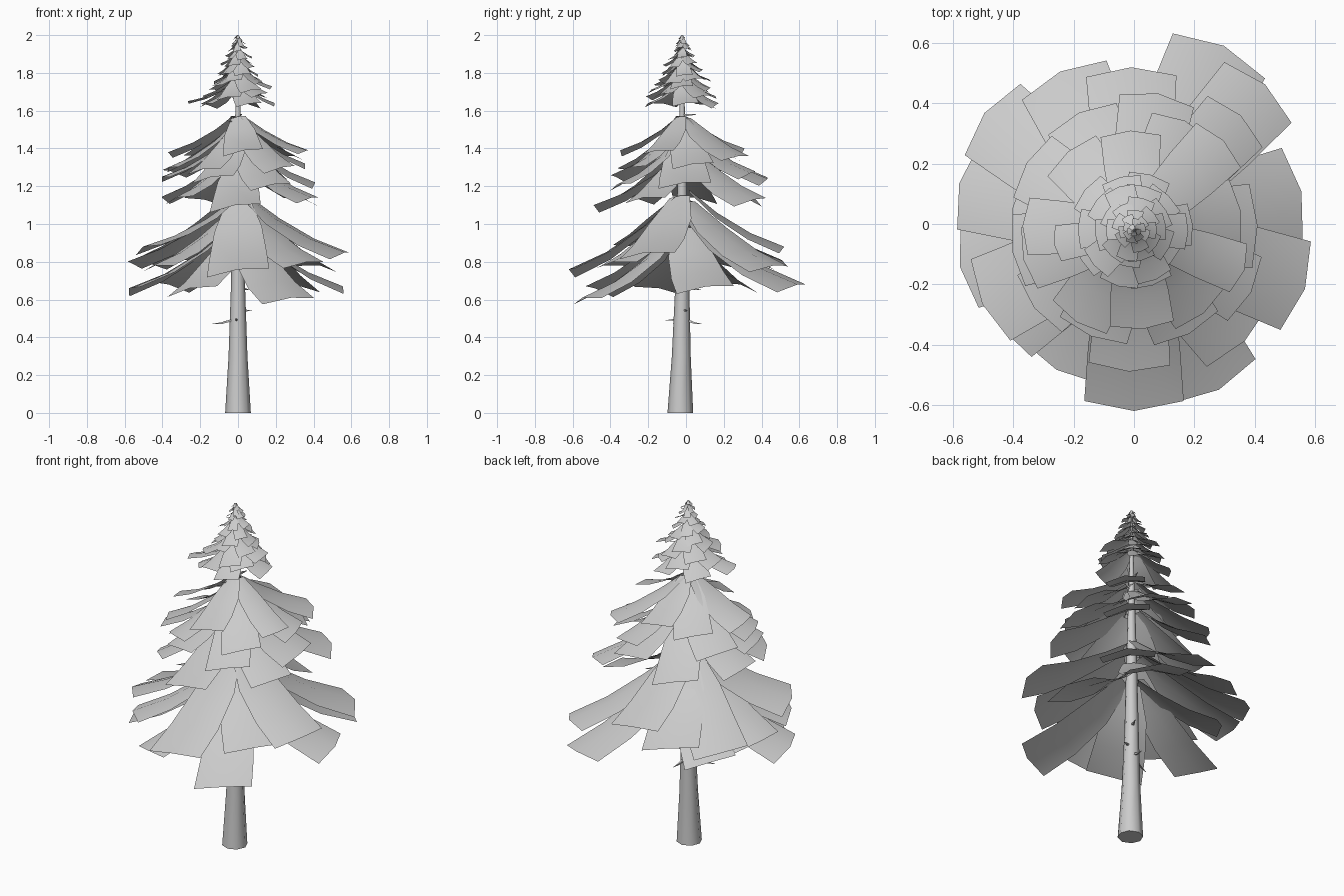
import bpy, bmesh, math, random
from mathutils import Vector

if "Cube" in bpy.data.objects:
    bpy.data.objects.remove(bpy.data.objects["Cube"])

random.seed(4)
AXIS_Y = -0.02


def finish(bm, name, angle=60):
    me = bpy.data.meshes.new(name)
    bm.to_mesh(me)
    bm.free()
    ob = bpy.data.objects.new(name, me)
    bpy.context.collection.objects.link(ob)
    bpy.ops.object.select_all(action='DESELECT')
    ob.select_set(True)
    bpy.context.view_layer.objects.active = ob
    bpy.ops.object.shade_smooth_by_angle(angle=math.radians(angle))
    return ob


def tube(bm, path, sides):
    """Sweep a tapered tube through (centre, radius) pairs."""
    rings = []
    axis = (path[-1][0] - path[0][0]).normalized()
    u = axis.orthogonal().normalized()
    v = axis.cross(u)
    for c, r in path:
        rings.append([bm.verts.new(c + r * (u * math.cos(t) + v * math.sin(t)))
                      for t in (2 * math.pi * i / sides for i in range(sides))])
    for a, b in zip(rings, rings[1:]):
        for i in range(sides):
            j = (i + 1) % sides
            bm.faces.new((a[i], a[j], b[j], b[i]))
    bm.faces.new(rings[0][::-1])
    bm.faces.new(rings[-1])


# share of reach, share of height, share of end width
PROFILE = [(0.07, 1.0, 0.36), (0.34, 0.60, 0.76), (0.67, 0.24, 0.92), (1.0, 0.0, 1.0)]


def bough(bm, az, reach, z_end, z_start, width):
    """Drooping flared needle card, ridged along its middle, all rolled the same way."""
    a = math.radians(az)
    out = Vector((math.cos(a), math.sin(a), 0))
    side = Vector((-math.sin(a), math.cos(a), 0))
    roll = random.uniform(0.10, 0.20)
    rows = []
    for fr, fz, fw in PROFILE:
        row = []
        for s in (-1, 0, 1):
            w = s * fw * width / 2
            r = fr * reach * (1 - 0.055 * abs(s))
            z = z_end + fz * (z_start - z_end) - abs(w) * 0.12 + w * roll
            p = out * r + side * w
            row.append(bm.verts.new((p.x, p.y + AXIS_Y, min(z, 2.0))))
        rows.append(row)
    for p, q in zip(rows, rows[1:]):
        for i in (0, 1):
            bm.faces.new((p[i], q[i], q[i + 1], p[i + 1]))


def tier(name, boughs):
    bm = bmesh.new()
    for b in boughs:
        bough(bm, *b)
    return finish(bm, name)


# Trunk
bm = bmesh.new()
tube(bm, [(Vector((0, AXIS_Y + dy, z)), r) for z, r, dy in
          [(0, .068, -.01), (.3, .050, -.005), (.65, .038, 0), (1.1, .028, 0),
           (1.6, .014, 0), (1.98, .003, 0)]], 8)
finish(bm, "trunk")

# Bare twigs on the trunk
bm = bmesh.new()
for az, z, length, rise in [(200, .50, .15, -.03), (20, .55, .08, -.01), (-100, .50, .09, -.01),
                            (80, .50, .11, -.03), (60, .68, .12, -.03),
                            (75, 1.575, .08, .005), (230, 1.56, .08, -.02)]:
    a = math.radians(az)
    d = Vector((math.cos(a), math.sin(a), 0))
    base = Vector((0, AXIS_Y, z))
    tube(bm, [(base, .010), (base + d * length * .6 + Vector((0, 0, rise * .8)), .006),
              (base + d * length + Vector((0, 0, rise)), .001)], 4)
finish(bm, "twigs")

# Lower tier: azimuth, reach, tip height, root height, width
tier("lower_boughs", [
    (64, .68, .68, 1.04, .34), (48, .65, .78, 1.12, .30), (13, .57, .67, .98, .31),
    (-19, .60, .85, 1.15, .31), (-62, .60, .61, .96, .31), (-90, .60, .76, 1.14, .33),
    (-119, .53, .66, .96, .30), (-154, .56, .88, 1.12, .30), (192, .59, .66, .98, .29),
    (165, .60, .80, 1.10, .30), (142, .63, .80, 1.13, .30), (115, .58, .81, 1.12, .31),
    (91, .54, .88, 1.18, .30), (-45, .52, .80, 1.09, .30),
    (215, .55, .78, 1.07, .30), (140, .48, .68, .95, .28)])

# Middle tier
tier("middle_boughs", [
    (115, .43, 1.13, 1.40, .25), (80, .46, 1.24, 1.49, .25), (47, .52, 1.13, 1.39, .25),
    (2, .41, 1.22, 1.45, .28), (-28, .44, 1.14, 1.37, .24), (-62, .39, 1.21, 1.45, .24),
    (-92, .47, 1.10, 1.35, .27), (-112, .38, 1.25, 1.47, .24), (-142, .42, 1.14, 1.38, .24),
    (190, .41, 1.25, 1.47, .24), (170, .41, 1.14, 1.38, .24), (148, .42, 1.28, 1.50, .24),
    (92, .33, 1.40, 1.57, .20), (45, .42, 1.36, 1.56, .21), (10, .36, 1.32, 1.53, .22),
    (-20, .39, 1.39, 1.57, .17), (-50, .36, 1.30, 1.53, .21), (-85, .33, 1.39, 1.57, .21),
    (-122, .36, 1.29, 1.51, .21), (-165, .38, 1.30, 1.53, .21), (178, .37, 1.38, 1.57, .19),
    (130, .34, 1.36, 1.56, .21), (65, .40, 1.27, 1.49, .22)])

# Crown: shrinking whorls turned by a steady step
crown = []
whorls = [(1.64, .20, .14), (1.68, .18, .13), (1.72, .165, .12), (1.76, .14, .105),
          (1.80, .12, .09), (1.84, .095, .07), (1.88, .07, .055),
          (1.92, .05, .04), (1.95, .036, .03), (1.975, .022, .02)]
for k, (z, reach, width) in enumerate(whorls):
    for i in range(5):
        crown.append((72 * i + 37 * k + random.uniform(-8, 8),
                      reach * random.uniform(.85, 1.1), z + random.uniform(-.01, .015),
                      min(z + .02 + reach * .45, 2.0), width))
crown.append((190, .27, 1.65, 1.74, .12))
tier("crown_boughs", crown)
